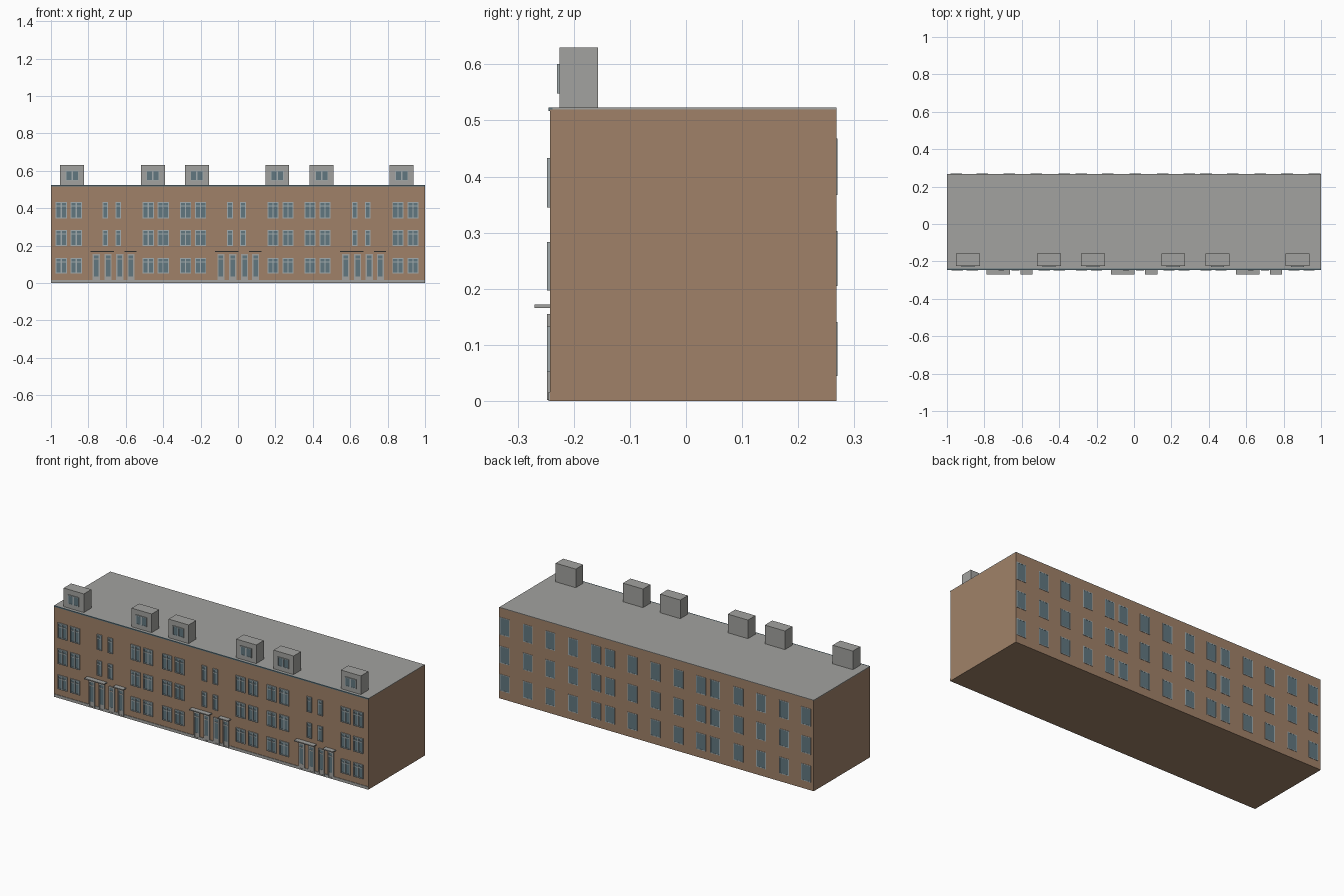
import bpy, bmesh
from mathutils import Matrix, Vector

if "Cube" in bpy.data.objects:
    bpy.data.objects.remove(bpy.data.objects["Cube"])


def material(name, rgb):
    m = bpy.data.materials.new(name)
    m.diffuse_color = (*rgb, 1)
    m.use_nodes = True
    m.node_tree.nodes["Principled BSDF"].inputs["Base Color"].default_value = m.diffuse_color
    return m


BRICK = material("brown brick", (0.35, 0.222, 0.14))
GREY = material("concrete grey", (0.365, 0.365, 0.35))
FRAME = material("pale frame", (0.36, 0.41, 0.42))
GLASS = material("blue grey glass", (0.12, 0.185, 0.215))

FRONT, BACK = -0.242, 0.268
ROWS = [(0.052, 0.133), (0.197, 0.283), (0.345, 0.433)]
BACK_ROWS = [(0.045, 0.141), (0.205, 0.303), (0.367, 0.468)]


def boxes(name, mat, items):
    """One object made of axis-aligned boxes (x0, x1, y0, y1, z0, z1)."""
    bm = bmesh.new()
    for x0, x1, y0, y1, z0, z1 in items:
        centre = Vector((x0 + x1, y0 + y1, z0 + z1)) / 2
        size = Matrix.Diagonal((x1 - x0, y1 - y0, z1 - z0, 1))
        bmesh.ops.create_cube(bm, size=1, matrix=Matrix.Translation(centre) @ size)
    me = bpy.data.meshes.new(name)
    bm.to_mesh(me)
    bm.free()
    me.materials.append(mat)
    ob = bpy.data.objects.new(name, me)
    bpy.context.collection.objects.link(ob)
    return ob


def border(x0, x1, y0, y1, z0, z1, t):
    """Four bars around an opening."""
    return [(x0, x0 + t, y0, y1, z0, z1), (x1 - t, x1, y0, y1, z0, z1),
            (x0 + t, x1 - t, y0, y1, z0, z0 + t),
            (x0 + t, x1 - t, y0, y1, z1 - t, z1)]


# Main block, flat roof, plinth and roof edge
boxes("brick_block", BRICK, [(-1, 1, FRONT, BACK, 0, 0.520)])
boxes("flat_roof", GREY, [(-1, 1, -0.238, BACK, 0.519, 0.523)])
boxes("plinth", GREY, [(-1, 1, -0.245, FRONT, 0, 0.016)])
boxes("roof_edge", GLASS, [(-1, 1, -0.245, -0.238, 0.517, 0.523)])

# Wide front windows: frame, mullion, transom, panes
frames, panes = [], []
for x in (-0.945, -0.865, -0.48, -0.40, -0.28, -0.20,
          0.187, 0.267, 0.385, 0.465, 0.855, 0.936):
    for z0, z1 in ROWS:
        a, b, zt = x - 0.03, x + 0.03, z0 + 0.75 * (z1 - z0)
        frames += border(a, b, -0.248, FRONT, z0, z1, 0.005)
        frames += [(x - 0.003, x + 0.003, -0.248, FRONT, z0, z1),
                   (a, b, -0.247, FRONT, zt - 0.003, zt + 0.003)]
        panes.append((a + 0.003, b - 0.003, -0.244, FRONT, z0 + 0.003, z1 - 0.003))
boxes("front_window_frames", FRAME, frames)
boxes("front_window_panes", GLASS, panes)

# Narrow stair windows, doors and canopies, repeated for three entrances
frames, panes, door_frames, doors, canopies = [], [], [], [], []
for c in (-0.667, 0, 0.667):
    for dx in (-0.043, 0.027):
        x = c + dx
        for z0, z1 in ROWS[1:]:
            zt = z0 + 0.75 * (z1 - z0)
            frames += border(x - 0.015, x + 0.015, -0.248, FRONT, z0, z1, 0.005)
            frames.append((x - 0.014, x + 0.014, -0.247, FRONT, zt - 0.003, zt + 0.003))
            panes.append((x - 0.012, x + 0.012, -0.244, FRONT, z0 + 0.003, z1 - 0.003))
    for dx in (-0.091, -0.028, 0.035, 0.094):
        x = c + dx
        door_frames += border(x - 0.019, x + 0.019, -0.248, FRONT, 0.002, 0.155, 0.007)
        door_frames.append((x - 0.015, x + 0.015, -0.247, FRONT, 0.125, 0.131))
        door_frames.append((x - 0.013, x + 0.013, -0.2455, FRONT, 0.005, 0.035))
        doors.append((x - 0.015, x + 0.015, -0.2452, FRONT, 0.004, 0.152))
    for a, b in ((-0.122, 0.003), (0.06, 0.125)):
        canopies.append((c + a, c + b, -0.27, FRONT, 0.166, 0.172))
boxes("stair_window_frames", FRAME, frames)
boxes("stair_window_panes", GLASS, panes)
boxes("door_frames", GREY, door_frames)
boxes("door_panels", GLASS, doors)
boxes("door_canopies", GREY, canopies)

# Back windows
frames, panes = [], []
for x in (0.965, 0.818, 0.675, 0.529, 0.385, 0.296, 0.153, 0.006,
          -0.14, -0.283, -0.373, -0.522, -0.666, -0.812, -0.951):
    for z0, z1 in BACK_ROWS:
        frames += border(x - 0.031, x + 0.031, BACK, 0.27, z0, z1, 0.004)
        panes.append((x - 0.029, x + 0.029, BACK, 0.2692, z0 + 0.002, z1 - 0.002))
boxes("back_window_frames", FRAME, frames)
boxes("back_window_panes", GLASS, panes)

# Rooftop dormers with paired windows
dormers, frames, panes = [], [], []
for x in (-0.887, -0.455, -0.22, 0.21, 0.447, 0.875):
    dormers.append((x - 0.064, x + 0.064, -0.225, -0.157, 0.523, 0.63))
    frames += border(x - 0.035, x + 0.035, -0.23, -0.225, 0.548, 0.601, 0.004)
    frames.append((x - 0.004, x + 0.004, -0.23, -0.225, 0.552, 0.597))
    panes.append((x - 0.032, x + 0.032, -0.2285, -0.225, 0.55, 0.599))
boxes("dormers", GREY, dormers)
boxes("dormer_window_frames", FRAME, frames)
boxes("dormer_window_panes", GLASS, panes)
